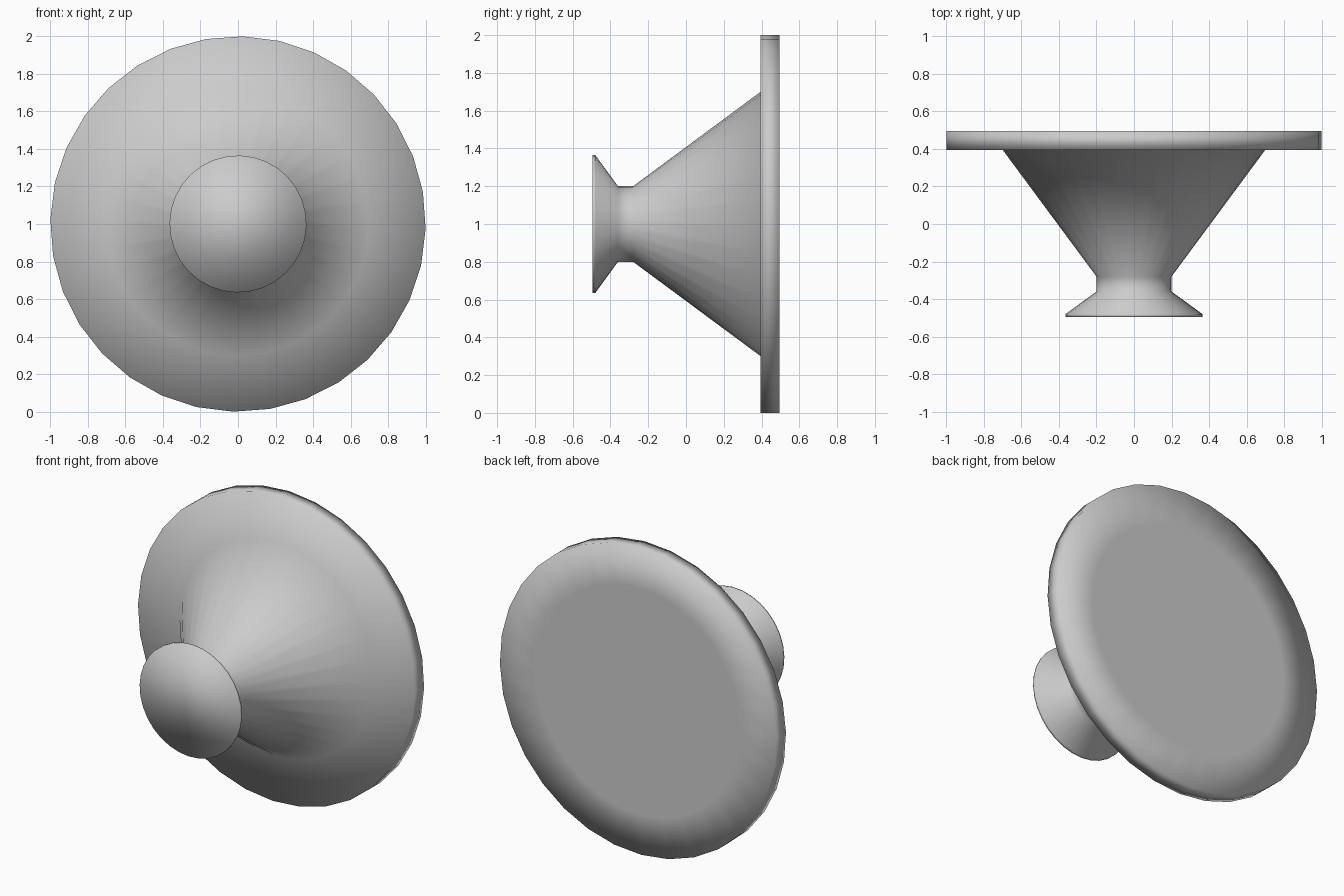
import bpy, bmesh
from math import sin, cos, radians, tau

if "Cube" in bpy.data.objects:
    bpy.data.objects.remove(bpy.data.objects["Cube"])

SIDES = 32
TURN = radians(1.4)

# (radius, y) from the small front end to the back of the wide disc
PROFILE = [(0.365, -0.495), (0.365, -0.48), (0.2, -0.36), (0.2, -0.28),
           (0.7, 0.395), (1.0, 0.395), (1.0, 0.495), (0.74, 0.495)]


def ring(bm, radius, y):
    return [bm.verts.new((radius * sin(TURN + tau * i / SIDES), y,
                          1 + radius * cos(TURN + tau * i / SIDES)))
            for i in range(SIDES)]


bm = bmesh.new()
rings = [ring(bm, r, y) for r, y in PROFILE]

# flared foot, neck, cone and disc as one continuous skin
for a, b in zip(rings, rings[1:]):
    for i in range(SIDES):
        j = (i + 1) % SIDES
        bm.faces.new((a[i], a[j], b[j], b[i]))

# flat caps at both ends
bm.faces.new(rings[0])
bm.faces.new(rings[-1])
bmesh.ops.recalc_face_normals(bm, faces=bm.faces)
for f in bm.faces:
    f.smooth = True

mesh = bpy.data.meshes.new("flared_knob")
bm.to_mesh(mesh)
bm.free()
knob = bpy.data.objects.new("flared_knob", mesh)
bpy.context.collection.objects.link(knob)
